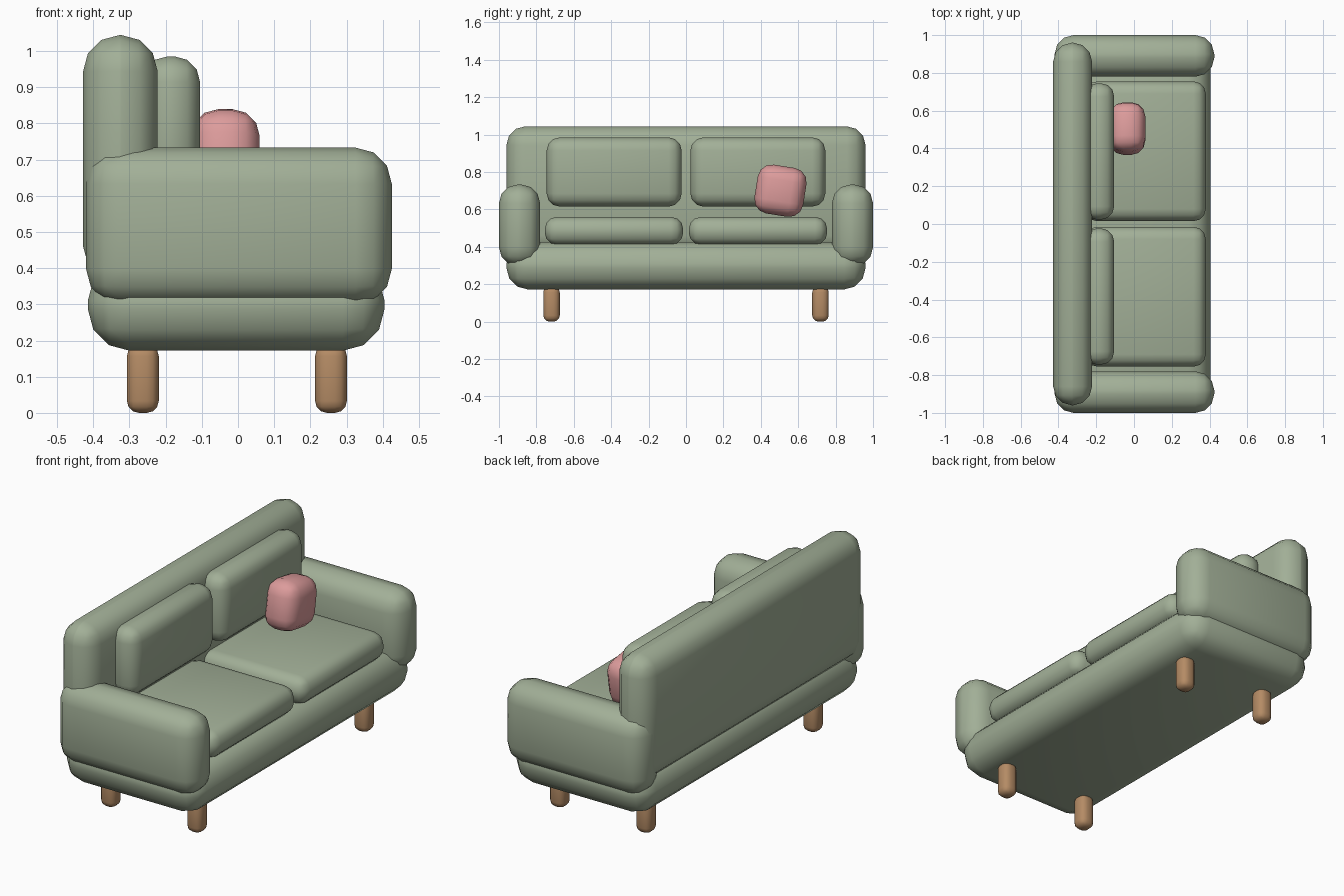
import bpy
import math

if "Cube" in bpy.data.objects:
    bpy.data.objects.remove(bpy.data.objects["Cube"])


def material(name, rgb):
    m = bpy.data.materials.new(name)
    m.diffuse_color = (*rgb, 1)
    m.use_nodes = True
    m.node_tree.nodes["Principled BSDF"].inputs["Base Color"].default_value = m.diffuse_color
    return m


GREEN = material("sage_fabric", (0.36, 0.43, 0.31))
PINK = material("pink_fabric", (0.72, 0.33, 0.33))
WOOD = material("wood", (0.46, 0.26, 0.13))


def soft_box(name, x, y, z, radius, mat, tilt=0):
    """Rounded box spanning the given (min, max) ranges."""
    bpy.ops.mesh.primitive_cube_add(size=1)
    ob = bpy.context.object
    ob.name = name
    ob.scale = [b - a for a, b in (x, y, z)]
    bpy.ops.object.transform_apply(location=False, rotation=False, scale=True)
    ob.location = [(a + b) / 2 for a, b in (x, y, z)]
    ob.rotation_euler.x = tilt
    ob.data.materials.append(mat)
    bevel = ob.modifiers.new("round", 'BEVEL')
    bevel.width = radius
    bevel.segments = 3
    bpy.ops.object.modifier_apply(modifier="round")
    bpy.ops.object.shade_smooth_by_angle(angle=math.radians(40))
    return ob


# Frame
soft_box("base", (-0.415, 0.405), (-0.96, 0.96), (0.172, 0.425), 0.115, GREEN)
soft_box("backrest", (-0.428, -0.222), (-0.96, 0.96), (0.36, 1.044), 0.1, GREEN)

# Mirrored arms, cushions and legs
for side, s in (("left", -1), ("right", 1)):
    def span(a, b):
        return tuple(sorted((s * a, s * b)))

    soft_box(side + "_arm", (-0.42, 0.425), span(0.78, 1.0), (0.298, 0.733), 0.1, GREEN)
    soft_box(side + "_seat_cushion", (-0.26, 0.38), span(0.015, 0.755), (0.41, 0.56), 0.065, GREEN)
    soft_box(side + "_back_cushion", (-0.265, -0.105), span(0.023, 0.745), (0.615, 0.985), 0.07, GREEN)
    for end, x in (("back", -0.263), ("front", 0.257)):
        soft_box(f"{side}_{end}_leg", (x - 0.044, x + 0.044), span(0.675, 0.763),
                 (0, 0.19), 0.033, WOOD)

# Throw pillow, leaning sideways
soft_box("throw_pillow", (-0.13, 0.06), (0.373, 0.637), (0.568, 0.832), 0.075, PINK,
         tilt=math.radians(-9))
